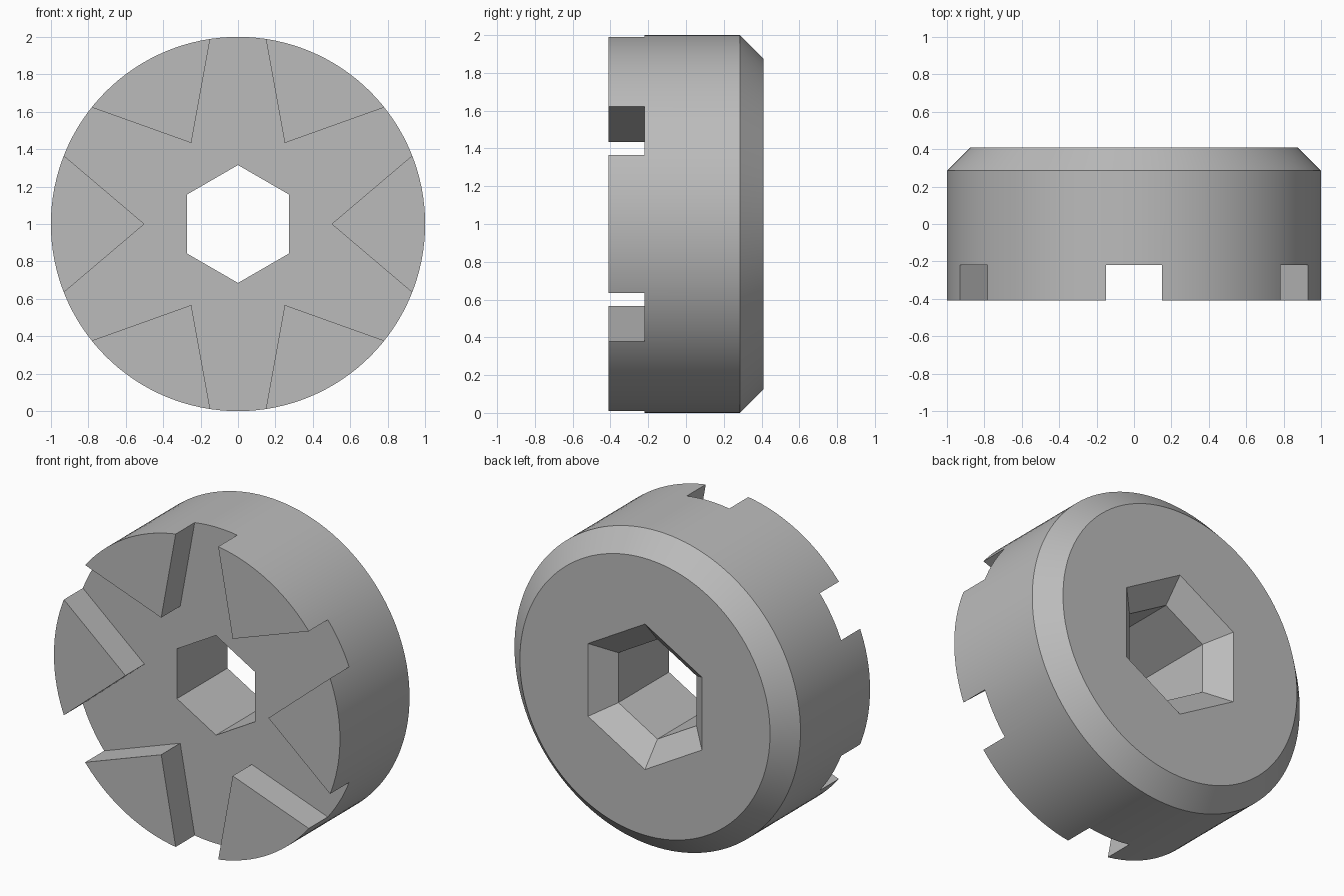
import bpy, bmesh
from math import sin, cos, tau, radians

if "Cube" in bpy.data.objects:
    bpy.data.objects.remove(bpy.data.objects["Cube"], do_unlink=True)

grey = bpy.data.materials.new("plain grey")
grey.use_nodes = True
colour = (0.5, 0.5, 0.5, 1)
grey.diffuse_color = colour
grey.node_tree.nodes["Principled BSDF"].inputs["Base Color"].default_value = colour


def polygon(radius, sides, start=0.0):
    """Regular polygon as (x, z) points about the axis."""
    return [(radius * cos(start + tau * i / sides),
             radius * sin(start + tau * i / sides)) for i in range(sides)]


def loft(name, sections):
    """Closed solid through (y, outline) sections along the axis at z = 1."""
    bm = bmesh.new()
    rings = [[bm.verts.new((x, y, z + 1)) for x, z in outline]
             for y, outline in sections]
    for a, b in zip(rings, rings[1:]):
        for i in range(len(a)):
            j = (i + 1) % len(a)
            bm.faces.new((a[i], a[j], b[j], b[i]))
    bm.faces.new(rings[0])
    bm.faces.new(rings[-1])
    bmesh.ops.recalc_face_normals(bm, faces=bm.faces)
    mesh = bpy.data.meshes.new(name)
    bm.to_mesh(mesh)
    bm.free()
    mesh.materials.append(grey)
    obj = bpy.data.objects.new(name, mesh)
    bpy.context.collection.objects.link(obj)
    return obj


def cut(obj, cutter):
    cutter.hide_render = True
    mod = obj.modifiers.new("cut", 'BOOLEAN')
    mod.operation = 'DIFFERENCE'
    mod.solver = 'EXACT'
    mod.object = cutter
    bpy.context.view_layer.objects.active = obj
    bpy.ops.object.modifier_apply(modifier=mod.name)
    bpy.data.objects.remove(cutter, do_unlink=True)


FRONT, FLOOR, BACK, BEVEL = -0.41, -0.22, 0.41, 0.125

# Round body with a bevelled back rim
body = loft("toothed_disc", [
    (FRONT, polygon(1, 128)),
    (BACK - BEVEL, polygon(1, 128)),
    (BACK, polygon(1 - BEVEL, 128))])

# Star-shaped clearance that leaves six wedge teeth on the front
star = []
for k in range(6):
    c, s = cos(tau * k / 6), sin(tau * k / 6)
    for x, z in ((1.016, -0.438), (0.5, 0), (1.016, 0.438)):
        star.append((x * c - z * s, x * s + z * c))
cut(body, loft("slot_cutter", [(FRONT - 0.2, star), (FLOOR, star)]))

# Hexagonal bore, flared at the back
bore, flare, up = 0.315, 0.46, radians(90)
slope = (flare - bore) / BEVEL
cut(body, loft("bore_cutter", [
    (FRONT - 0.2, polygon(bore, 6, up)),
    (BACK - BEVEL, polygon(bore, 6, up)),
    (BACK + 0.1, polygon(flare + 0.1 * slope, 6, up))]))

# Smooth round surfaces, sharp edges
bpy.ops.object.select_all(action='DESELECT')
body.select_set(True)
bpy.context.view_layer.objects.active = body
bpy.ops.object.shade_smooth_by_angle(angle=radians(30))
